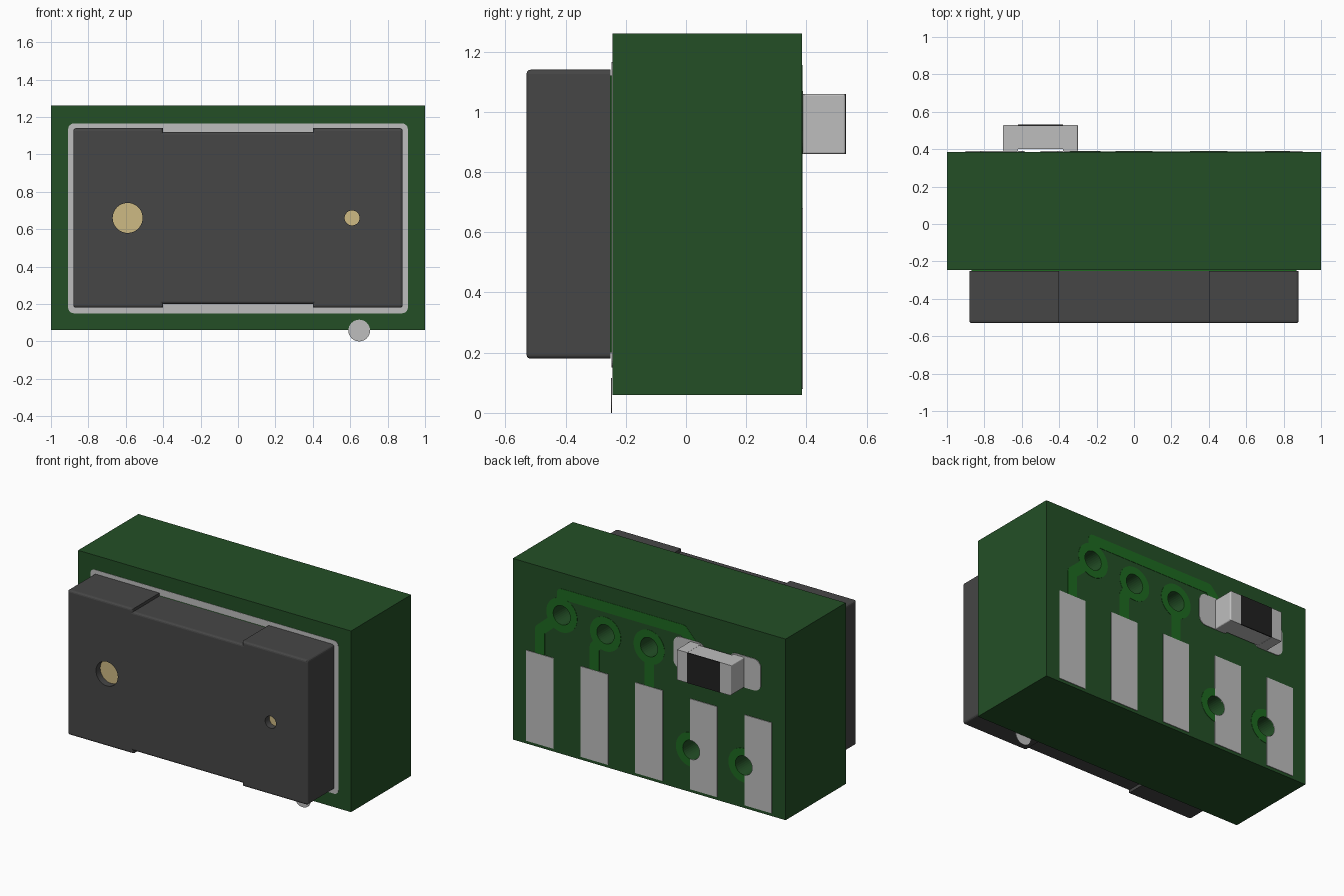
import bpy, bmesh
from math import sin, cos, pi, atan2
from mathutils import Matrix

if "Cube" in bpy.data.objects:
    bpy.data.objects.remove(bpy.data.objects["Cube"])


def material(name, r, g, b):
    def lin(c):
        c /= 255
        return c / 12.92 if c <= 0.04045 else ((c + 0.055) / 1.055) ** 2.4
    m = bpy.data.materials.new(name)
    m.use_nodes = True
    col = (lin(r), lin(g), lin(b), 1)
    m.diffuse_color = col
    m.node_tree.nodes["Principled BSDF"].inputs["Base Color"].default_value = col
    return m


BOARD = material("board green", 35, 79, 38)
TRACE = material("trace green", 30, 106, 32)
METAL = material("solder grey", 190, 190, 190)
CASE = material("case charcoal", 70, 70, 70)
TAN = material("membrane tan", 206, 186, 132)
BLACK = material("resistor black", 32, 32, 32)

BACK, FRONT = 0.385, -0.245


# Outline helpers in the x-z plane
def rect(x0, x1, z0, z1):
    return [(x0, z0), (x1, z0), (x1, z1), (x0, z1)]


def arc(x, z, r, a0, a1, n):
    return [(x + r * cos(a0 + (a1 - a0) * i / n), z + r * sin(a0 + (a1 - a0) * i / n))
            for i in range(n + 1)]


def circle(x, z, r, n=48):
    return arc(x, z, r, 0, 2 * pi, n)[:-1]


def round_rect(x0, x1, z0, z1, r):
    corners = [(x1 - r, z1 - r), (x0 + r, z1 - r), (x0 + r, z0 + r), (x1 - r, z0 + r)]
    return [p for i, (x, z) in enumerate(corners)
            for p in arc(x, z, r, i * pi / 2, (i + 1) * pi / 2, 6)]


def capsule(a, b, r):
    t = atan2(b[1] - a[1], b[0] - a[0])
    return arc(*b, r, t - pi / 2, t + pi / 2, 10) + arc(*a, r, t + pi / 2, t + 3 * pi / 2, 10)


def prism(name, outlines, y0, y1, mat, bevel=0, bevel_rule=None):
    """Extrude one or more x-z outlines from y0 to y1."""
    bm = bmesh.new()
    for pts in outlines:
        lo = [bm.verts.new((x, y0, z)) for x, z in pts]
        hi = [bm.verts.new((x, y1, z)) for x, z in pts]
        bm.faces.new(lo)
        bm.faces.new(hi[::-1])
        for i in range(len(pts)):
            j = (i + 1) % len(pts)
            bm.faces.new((lo[i], hi[i], hi[j], lo[j]))
    bmesh.ops.recalc_face_normals(bm, faces=bm.faces)
    if bevel:
        edges = [e for e in bm.edges if bevel_rule(e)]
        bmesh.ops.bevel(bm, geom=edges, offset=bevel, segments=3, profile=0.5, affect='EDGES')
    me = bpy.data.meshes.new(name)
    bm.to_mesh(me)
    bm.free()
    me.materials.append(mat)
    ob = bpy.data.objects.new(name, me)
    bpy.context.collection.objects.link(ob)
    return ob


def cut(ob, cutter):
    mod = ob.modifiers.new("holes", 'BOOLEAN')
    mod.operation = 'DIFFERENCE'
    mod.solver = 'EXACT'
    mod.object = cutter
    bpy.context.view_layer.update()
    dg = bpy.context.evaluated_depsgraph_get()
    me = bpy.data.meshes.new_from_object(ob.evaluated_get(dg))
    ob.modifiers.clear()
    ob.data = me


# Circuit board with plated through holes
vias = [(0.64, 0.98), (0.32, 0.94), (0, 0.94), (-0.31, 0.342), (-0.695, 0.342)]
drill = prism("via_drill", [circle(x, z, 0.063, 32) for x, z in vias], -1, 1, BOARD)
drill.hide_render = True
drilled = [prism("circuit_board", [rect(-1, 1, 0.06, 1.26)], FRONT, BACK, BOARD)]

# Traces and via rings on the back
for i, (x, z) in enumerate(vias):
    drilled.append(prism(f"via_ring_{i}", [circle(x, z, 0.113)], BACK - 0.002, BACK + 0.002, TRACE))
paths = [
    [(0.8, 0.6), (0.8, 0.84), (0.64, 0.98)],
    [(0.4, 0.6), (0.4, 0.83), (0.32, 0.94)],
    [(0, 0.6), (0, 0.94)],
    [(0.64, 0.98), (0.64, 1.12), (-0.25, 1.12), (-0.36, 1.0)],
]
for p, path in enumerate(paths):
    for s in range(len(path) - 1):
        drilled.append(prism(f"trace_{p}_{s}", [capsule(path[s], path[s + 1], 0.035)],
                             BACK - 0.002, BACK + 0.002, TRACE))

# Row of edge contact pads
for i in range(5):
    x = 0.8 - 0.4 * i
    drilled.append(prism(f"contact_pad_{i}", [rect(x - 0.1, x + 0.1, 0.08, 0.68)],
                         BACK - 0.002, BACK + 0.004, METAL))
for ob in drilled:
    cut(ob, drill)
bpy.data.objects.remove(drill)

# Chip resistor with its solder pads, mirrored about its middle
CX = -0.5
for side, name in ((1, "left"), (-1, "right")):
    def span(a, b):
        return sorted((CX + side * a, CX + side * b))
    prism(f"resistor_pad_{name}", [round_rect(*span(0.09, 0.32), 0.86, 1.07, 0.05)],
          BACK - 0.002, BACK + 0.004, METAL)
    prism(f"resistor_terminal_{name}", [rect(*span(0.12, 0.2), 0.86, 1.06)], 0.389, 0.53, METAL,
          0.007, lambda e: all(abs(v.co.x - CX) > 0.19 for v in e.verts))
prism("resistor_body", [rect(CX - 0.125, CX + 0.125, 0.861, 1.059)], 0.402, 0.526, METAL)
prism("resistor_coating", [rect(CX - 0.12, CX + 0.12, 0.86, 1.06)], 0.525, 0.532, BLACK)

# Solder frame, copper land and marker dot on the front
prism("solder_frame", [round_rect(-0.908, 0.908, 0.15, 1.165, 0.03)], FRONT - 0.002, FRONT + 0.002, METAL)
prism("can_land", [rect(-0.87, 0.87, 0.2, 1.12)], FRONT - 0.007, FRONT, TRACE)
prism("marker_dot", [circle(0.648, 0.058, 0.058, 32)], FRONT - 0.004, FRONT - 0.001, METAL)

# Sensor can with raised end blocks and two ports
CAN_FRONT, CAN_BACK = -0.53, -0.251
half = [(0.88, 0.18), (0.88, 1.14), (0.4, 1.14), (0.4, 1.12)]
outline = half + [(-x, 1.32 - z) for x, z in half]


def can_edges(e):
    a, b = (v.co for v in e.verts)
    on_front = max(a.y, b.y) < CAN_FRONT + 0.01
    outer_corner = abs(a.x) > 0.8 and abs(a.x - b.x) < 0.01 and abs(a.z - b.z) < 0.01
    return on_front or outer_corner


steps = [(0.88, 0.18), (0.88, 1.14), (0.4, 1.14), (0.4, 1.12)]
right_half = steps + [(0.4, 0.2), (0.4, 0.18)]
outline = (steps + [(-x, z) for x, z in reversed(steps)]
           + [(-0.4, 0.18), (-0.4, 0.2), (0.4, 0.2), (0.4, 0.18)])
can = prism("sensor_can", [outline], CAN_FRONT, CAN_BACK, CASE, 0.014, can_edges)
ports = [(-0.59, 0.66, 0.08), (0.61, 0.66, 0.04)]
port_cutter = prism("port_cutter", [circle(*p) for p in ports], -1, CAN_FRONT + 0.05, CASE)
port_cutter.hide_render = True
cut(can, port_cutter)
bpy.data.objects.remove(port_cutter)
for i, p in enumerate(ports):
    prism(f"port_membrane_{i}", [circle(*p)], CAN_FRONT + 0.044, CAN_FRONT + 0.052, TAN)
